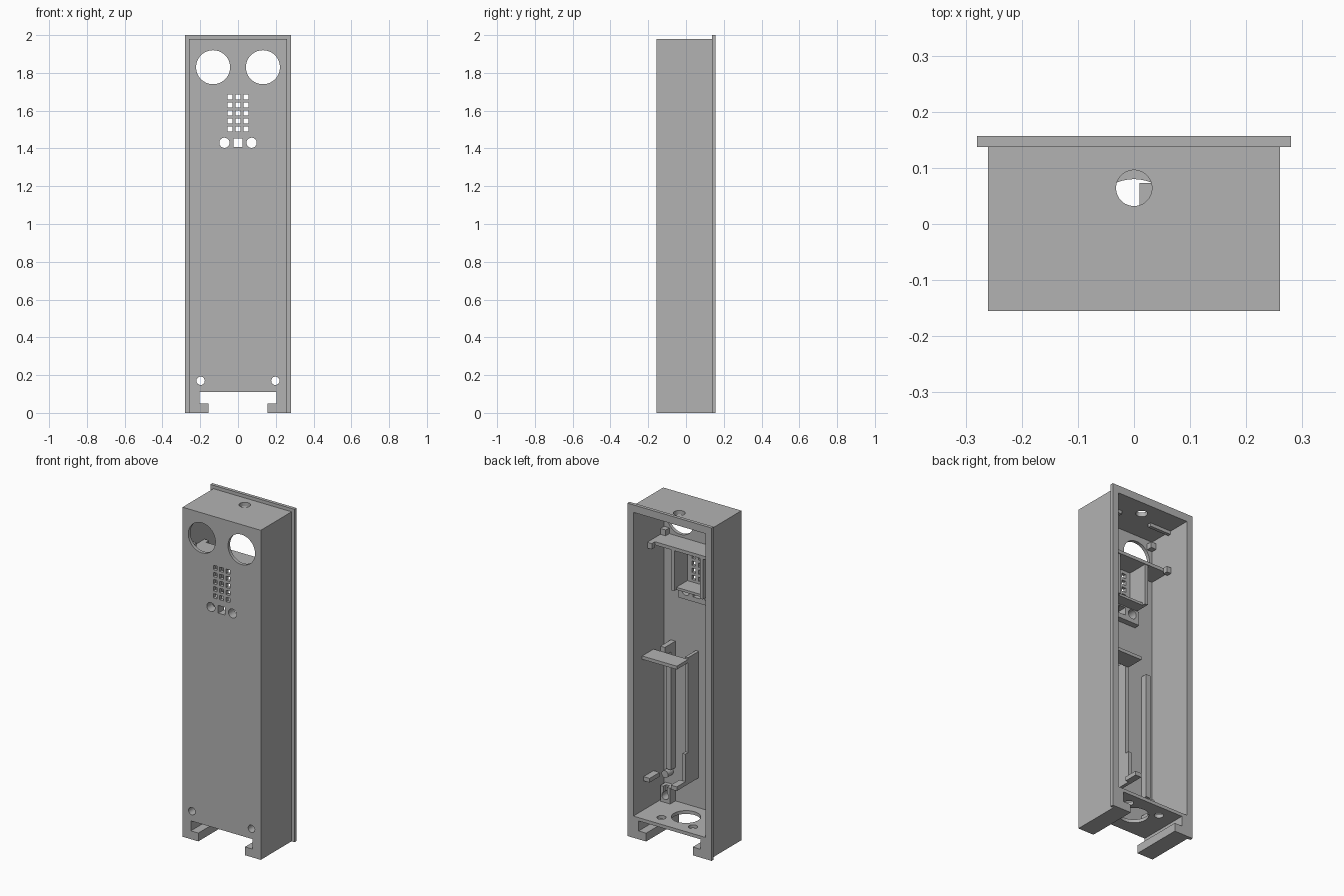
import bpy, bmesh, math
from mathutils import Matrix, Vector

cube = bpy.data.objects.get("Cube")
if cube:
    bpy.data.objects.remove(cube, do_unlink=True)

grey = bpy.data.materials.new("plain grey")
grey.use_nodes = True
grey.diffuse_color = (0.45, 0.45, 0.45, 1)
grey.node_tree.nodes["Principled BSDF"].inputs["Base Color"].default_value = (0.45, 0.45, 0.45, 1)

FRONT, INNER, BACK = -0.155, -0.135, 0.157   # outer front, inner front wall, open back
SIDE = 0.24                                  # inner face of the side walls


def finish(name, bm):
    bmesh.ops.recalc_face_normals(bm, faces=bm.faces)
    mesh = bpy.data.meshes.new(name)
    bm.to_mesh(mesh)
    bm.free()
    mesh.materials.append(grey)
    ob = bpy.data.objects.new(name, mesh)
    bpy.context.collection.objects.link(ob)
    return ob


def box(name, x, y, z):
    bm = bmesh.new()
    bmesh.ops.create_cube(bm, size=1)
    for v in bm.verts:
        v.co = Vector([(r[0] + r[1]) / 2 + c * (r[1] - r[0]) for c, r in zip(v.co, (x, y, z))])
    return finish(name, bm)


def rod(name, centre, radius, length, axis="Z"):
    bm = bmesh.new()
    turn = Matrix.Rotation(math.pi / 2, 4, "X") if axis == "Y" else Matrix()
    bmesh.ops.create_cone(bm, cap_ends=True, segments=48, radius1=radius, radius2=radius,
                          depth=length, matrix=Matrix.Translation(centre) @ turn)
    return finish(name, bm)


def outline(name, half, top, y0, y1):
    """Front outline with the T-shaped slot at the foot, extruded in y."""
    right = [(0.155, 0), (0.155, 0.05), (0.205, 0.05), (0.205, 0.11)]
    pts = [(-half, 0), (-half, top), (half, top), (half, 0)] + right
    pts += [(-x, z) for x, z in reversed(right)]
    bm = bmesh.new()
    face = bm.faces.new([bm.verts.new((x, y0, z)) for x, z in pts])
    ext = bmesh.ops.extrude_face_region(bm, geom=[face])
    verts = [g for g in ext["geom"] if isinstance(g, bmesh.types.BMVert)]
    bmesh.ops.translate(bm, verts=verts, vec=(0, y1 - y0, 0))
    return finish(name, bm)


def combine(target, other, operation):
    mod = target.modifiers.new("combine", "BOOLEAN")
    mod.operation, mod.solver, mod.object = operation, "EXACT", other
    bpy.context.view_layer.objects.active = target
    bpy.ops.object.modifier_apply(modifier=mod.name)
    bpy.data.objects.remove(other, do_unlink=True)


def cut(target, cutters):
    for c in cutters:
        combine(target, c, "DIFFERENCE")


def wall_hole(x, z, radius):
    return rod("cutter", (x, -0.12, z), radius, 0.2, "Y")


# Case: body with a rear flange, hollowed from the back
case = outline("case", 0.26, 1.98, FRONT, 0.15)
combine(case, outline("flange", 0.28, 2.0, 0.137, BACK), "UNION")
cut(case, [box("cutter", (-SIDE, SIDE), (INNER, 0.3), (0.13, 1.955))])

# Openings in the front wall
cut(case, [wall_hole(s * 0.132, 1.83, 0.09) for s in (-1, 1)])
cut(case, [wall_hole(s * 0.072, 1.43, 0.027) for s in (-1, 1)])
cut(case, [wall_hole(s * 0.198, 0.17, 0.022) for s in (-1, 1)])
cut(case, [box("cutter", (-0.023, 0.023), (-0.2, -0.1), (1.407, 1.453))])
for row in range(5):
    for col in (-1, 0, 1):
        x, z = col * 0.043, 1.503 + row * 0.0425
        cut(case, [box("cutter", (x - 0.013, x + 0.013), (-0.2, -0.1), (z - 0.013, z + 0.013))])

# Openings in the roof and floor
cut(case, [rod("cutter", (0, 0.064, 1.96), 0.032, 0.1),
           rod("cutter", (0, 0, 0.12), 0.08, 0.1),
           rod("cutter", (0.105, 0.083, 0.12), 0.025, 0.1),
           rod("cutter", (-0.105, 0.083, 0.12), 0.025, 0.1)])

# Upper shelf and the frame hanging below it
box("upper_shelf", (-SIDE, SIDE), (INNER, -0.005), (1.705, 1.725))
box("frame_floor", (-0.1, 0.1), (INNER, -0.03), (1.46, 1.475))
button_plate = box("button_plate", (-0.12, 0.12), (INNER, -0.1), (1.378, 1.46))
cut(button_plate, [wall_hole(s * 0.072, 1.43, 0.027) for s in (-1, 1)])
cut(button_plate, [box("cutter", (-0.023, 0.023), (-0.2, 0), (1.407, 1.453))])


def span(s, a, b):
    return tuple(sorted((s * a, s * b)))


for s, side in ((1, "left"), (-1, "right")):
    box(side + "_frame_wall", span(s, 0.085, 0.105), (INNER, -0.01), (1.46, 1.706))
    box(side + "_shelf_peg", span(s, 0.21, SIDE), (-0.005, 0.025), (1.69, 1.725))
    box(side + "_roof_strip", span(s, 0.1, SIDE), (0.0, 0.02), (1.935, 1.956))
    for z, level in ((1.725, "lower"), (1.895, "upper")):
        box(side + "_" + level + "_corner_peg", span(s, 0.205, SIDE), (INNER, -0.1), (z, z + 0.035))
    # Screw block around the small hole near the foot
    block = box(side + "_screw_block", span(s, 0.165, 0.23), (INNER, -0.085), (0.13, 0.225))
    cut(block, [wall_hole(s * 0.198, 0.17, 0.022),
                box("cutter", span(s, 0.186, 0.21), (-0.11, 0), (0.17, 0.3))])
    rod(side + "_boss", (s * 0.2, -0.11, 0.3), 0.022, 0.05, "Y")
    box(side + "_guide_strip", span(s, 0.165, 0.195), (INNER, -0.095), (0.33, 1.09))

# Battery bay: shelf, dividing fin with stepped foot, and side support
box("bay_shelf", (0.01, SIDE), (-0.035, 0.073), (1.04, 1.06))
box("bay_shelf_arm", (0.165, 0.195), (INNER, -0.035), (1.04, 1.09))
box("bay_fin", (0.01, 0.03), (INNER, -0.035), (0.5, 1.07))
box("bay_fin_base", (0.01, 0.03), (INNER, -0.01), (0.31, 0.5))
box("bay_foot", (0.01, 0.05), (-0.01, 0.073), (0.31, 0.335))
box("bay_support", (0.2, SIDE), (-0.035, 0.06), (0.305, 0.33))
